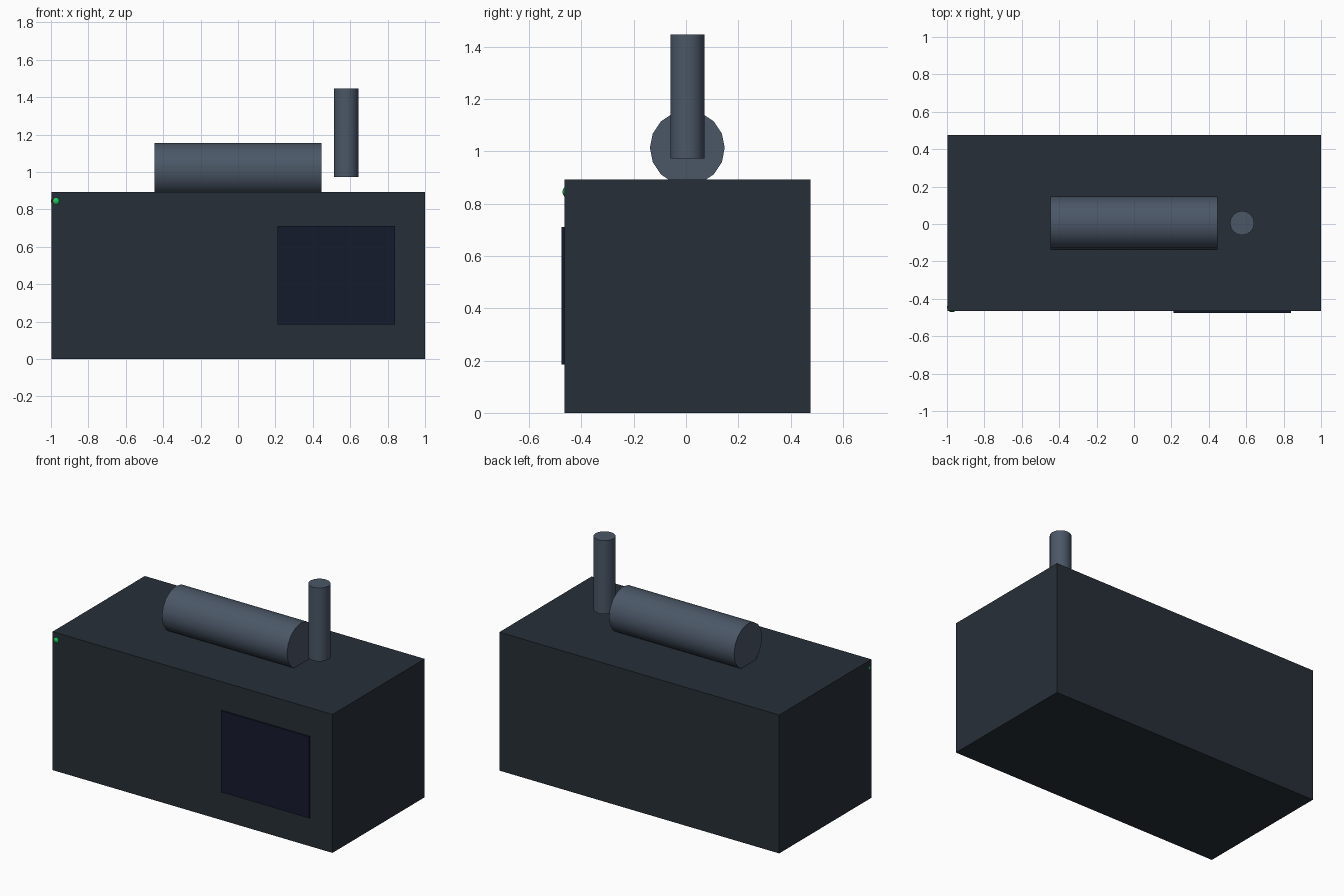
import bpy, math

if "Cube" in bpy.data.objects:
    bpy.data.objects.remove(bpy.data.objects["Cube"])


def material(name, rgb):
    m = bpy.data.materials.new(name)
    m.diffuse_color = (*rgb, 1)
    m.use_nodes = True
    m.node_tree.nodes["Principled BSDF"].inputs["Base Color"].default_value = m.diffuse_color
    return m


def finish(name, mat, smooth=False):
    ob = bpy.context.object
    ob.name = name
    ob.data.materials.append(mat)
    bpy.ops.object.transform_apply(location=False, rotation=True, scale=True)
    if smooth:
        bpy.ops.object.shade_smooth_by_angle(angle=math.radians(40))
    return ob


def box(name, lo, hi, mat):
    bpy.ops.mesh.primitive_cube_add(size=1, location=[(a + b) / 2 for a, b in zip(lo, hi)])
    bpy.context.object.scale = [b - a for a, b in zip(lo, hi)]
    return finish(name, mat)


def cylinder(name, loc, radius, depth, mat, rot=(0, 0, 0)):
    bpy.ops.mesh.primitive_cylinder_add(vertices=16, radius=radius, depth=depth,
                                        location=loc, rotation=rot)
    return finish(name, mat, True)


casing = material("dark_casing", (0.02, 0.028, 0.039))
steel = material("grey_steel", (0.07, 0.095, 0.135))
dark = material("dark_panel", (0.0075, 0.011, 0.027))
green = material("green_lamp", (0.016, 0.558, 0.112))

# Main housing and front control panel
box("housing", (-0.998, -0.465, 0), (1, 0.475, 0.893), casing)
box("control_panel", (0.212, -0.476, 0.185), (0.84, -0.45, 0.71), dark)

# Tank sunk into the top, and upright exhaust
cylinder("tank", (0, 0.005, 1.013), 0.143, 0.893, steel, (0, math.pi / 2, 0))
cylinder("exhaust_pipe", (0.578, 0.005, 1.21), 0.065, 0.474, steel)

# Indicator lamp at the corner, poking through front and left faces
bpy.ops.mesh.primitive_uv_sphere_add(segments=16, ring_count=10, radius=0.027,
                                     location=(-0.973, -0.445, 0.845))
finish("indicator_lamp", green, True)
